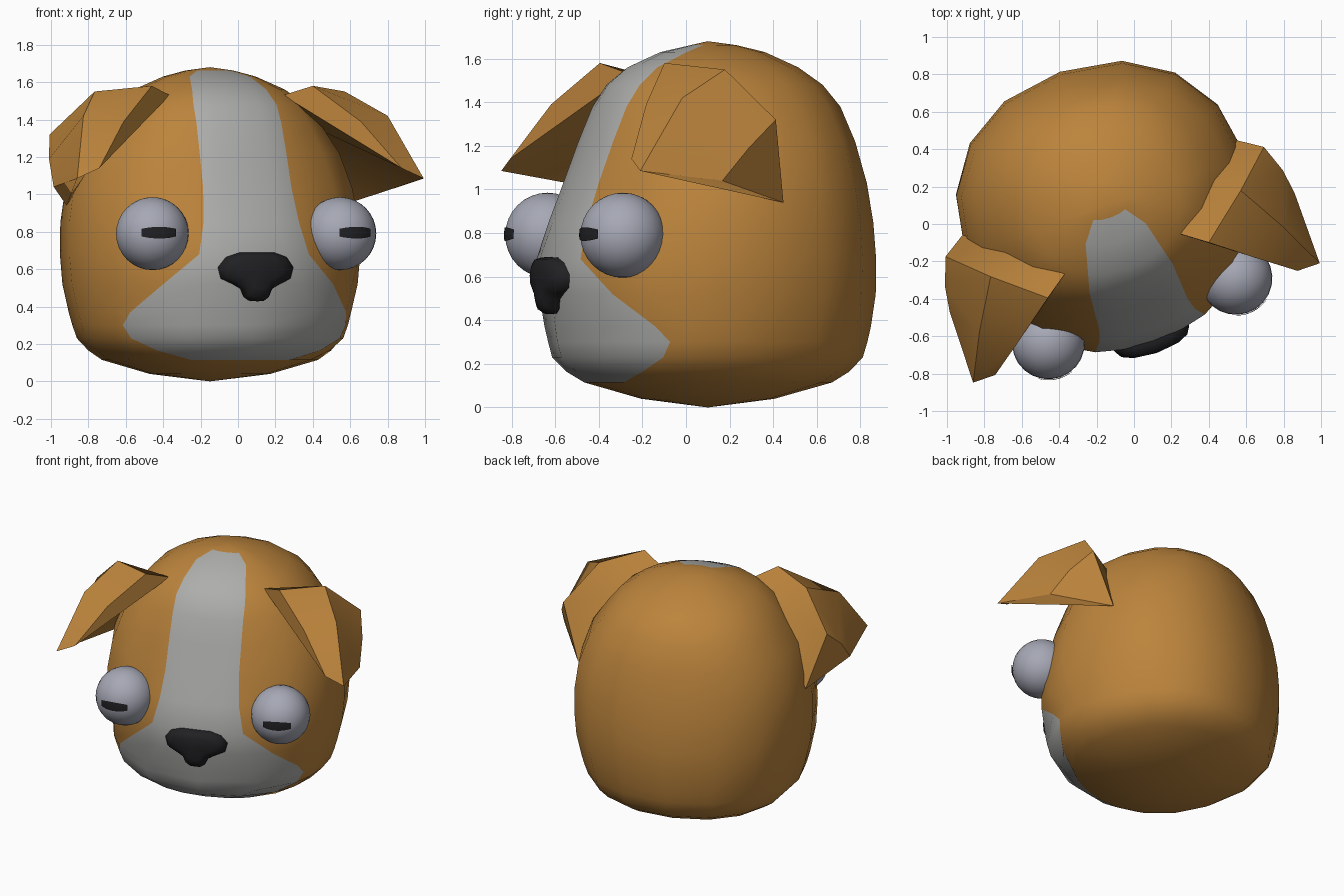
import bpy, bmesh
from math import sin, cos, pi, radians, asin, copysign
from mathutils import Vector

if "Cube" in bpy.data.objects:
    bpy.data.objects.remove(bpy.data.objects["Cube"])

TURN, CENTRE = radians(19), (-0.15, 0.10, 0)   # the whole head is turned a little


def material(name, rgb):
    m = bpy.data.materials.new(name)
    m.diffuse_color = (*rgb, 1)
    m.use_nodes = True
    m.node_tree.nodes["Principled BSDF"].inputs["Base Color"].default_value = m.diffuse_color
    return m


BROWN = material("brown_fur", (0.50, 0.23, 0.045))
PALE = material("pale_fur", (0.42, 0.42, 0.41))
BLACK = material("black", (0.015, 0.015, 0.017))
EYE = material("eye_grey", (0.38, 0.39, 0.46))


def finish(bm, name, mats, angle=180, recalc=True):
    if recalc:
        bmesh.ops.recalc_face_normals(bm, faces=bm.faces[:])
    me = bpy.data.meshes.new(name)
    bm.to_mesh(me)
    bm.free()
    for m in mats:
        me.materials.append(m)
    me.shade_smooth()
    if angle < 180:
        me.set_sharp_from_angle(angle=radians(angle))
    ob = bpy.data.objects.new(name, me)
    ob.location, ob.rotation_euler = CENTRE, (0, 0, TURN)
    bpy.context.collection.objects.link(ob)
    return ob


def skin(bm, rings):
    """Join closed rings of vertices; returns rows of faces."""
    n = len(rings[0])
    return [[bm.faces.new((a[j], a[(j + 1) % n], b[(j + 1) % n], b[j])) for j in range(n)]
            for a, b in zip(rings, rings[1:])]


def fan(bm, ring, co):
    c = bm.verts.new(co)
    n = len(ring)
    return [bm.faces.new((ring[j], ring[(j + 1) % n], c)) for j in range(n)]


# Head: stacked rings (height, half width, front depth, back depth, blaze half width)
LEVELS = [
    (0.04, 0.32, 0.30, 0.30, 0.15), (0.115, 0.57, 0.56, 0.56, 0.28),
    (0.165, 0.64, 0.64, 0.64, 0.46), (0.23, 0.70, 0.71, 0.70, 0.59),
    (0.30, 0.725, 0.73, 0.72, 0.63), (0.37, 0.745, 0.74, 0.735, 0.61),
    (0.52, 0.78, 0.76, 0.755, 0.48), (0.68, 0.795, 0.77, 0.755, 0.31),
    (0.85, 0.795, 0.71, 0.74, 0.27), (1.03, 0.77, 0.64, 0.71, 0.25),
    (1.22, 0.70, 0.57, 0.66, 0.245), (1.38, 0.59, 0.51, 0.60, 0.24),
    (1.48, 0.51, 0.45, 0.52, 0.235), (1.56, 0.40, 0.36, 0.41, 0.21),
    (1.63, 0.245, 0.21, 0.26, 0.17), (1.662, 0.13, 0.07, 0.13, 0.09)]
POWER = 2.2


def bulge(v):
    return copysign(abs(v) ** (2 / POWER), v)


bm = bmesh.new()
rings = []
for z, wide, front, back, blaze in LEVELS:
    edge = asin((blaze / wide) ** (POWER / 2))
    half = [0, edge / 2, edge]
    half += [edge + (pi / 2 - edge) * i / 3 for i in (1, 2, 3)]
    half += [pi / 2 + pi / 8 * i for i in (1, 2, 3, 4)]
    ring = []
    for t in half + [-t for t in half[-2:0:-1]]:
        depth = front if cos(t) > 0 else back
        ring.append(bm.verts.new((wide * bulge(sin(t)), -depth * bulge(cos(t)), z)))
    rings.append(ring)
for row in skin(bm, rings)[1:]:
    for j in (0, 1, -1, -2):          # pale blaze and muzzle
        row[j].material_index = 1
fan(bm, rings[0], (0, 0, 0))
fan(bm, rings[-1], (0, 0, 1.68))
finish(bm, "head", [BROWN, PALE])

# Ears: folded wedges; each column runs base, crease, flap middle, flap end
COLUMNS = [
    [(0.32, -0.27, 1.53), (0.455, -0.367, 1.58), (0.67, -0.53, 1.39), (0.855, -0.665, 1.14)],
    [(0.56, -0.07, 1.36), (0.707, -0.16, 1.55), (0.86, -0.42, 1.42), (0.98, -0.665, 1.085)],
    [(0.776, 0.10, 0.94), (0.90, 0.02, 1.32), (0.955, -0.13, 1.19), (0.975, -0.265, 1.04)]]
bm = bmesh.new()
cols = [[bm.verts.new(p) for p in c] for c in COLUMNS]
skin(bm, cols)
bm.faces.new(cols[0])
bm.faces.new(cols[-1])
ears = finish(bm, "ears", [BROWN], 35)
ears.modifiers.new("mirror", "MIRROR").use_mirror_merge = False

# Eyes and slit pupils
for side, label in ((-1, "left"), (1, "right")):
    centre = Vector((0.53 * side, -0.595, 0.79))
    bm = bmesh.new()
    bmesh.ops.create_uvsphere(bm, u_segments=24, v_segments=16, radius=0.195)
    bmesh.ops.translate(bm, verts=bm.verts[:], vec=centre)
    finish(bm, label + "_eye", [EYE])

    bm = bmesh.new()
    bmesh.ops.create_grid(bm, x_segments=8, y_segments=3, size=1)
    for v in bm.verts:
        lon = radians(28 * v.co.x + 8 * side)
        lat = radians(1.5 + 9 * v.co.y * (1 - 0.35 * v.co.x ** 2))
        v.co = centre + 0.2 * Vector((sin(lon) * cos(lat), -cos(lon) * cos(lat), sin(lat)))
    finish(bm, label + "_pupil", [BLACK], recalc=False)

# Nose: rounded T outline swelling forward
half = [(0, 0.69), (0.10, 0.688), (0.17, 0.665), (0.212, 0.61), (0.195, 0.55), (0.13, 0.52),
        (0.085, 0.495), (0.065, 0.45), (0.035, 0.43), (0, 0.428)]
outline = half + [(-x, z) for x, z in half[-2:0:-1]]
bm = bmesh.new()
rings = []
for y, k in ((-0.68, 0.97), (-0.78, 1.0), (-0.815, 0.88), (-0.83, 0.6)):
    rings.append([bm.verts.new((x * k, y + 0.6 * (x * k) ** 2, 0.6 + (z - 0.6) * k))
                  for x, z in outline])
skin(bm, rings)
fan(bm, rings[-1], (0, -0.835, 0.6))
fan(bm, rings[0], (0, -0.68, 0.6))
finish(bm, "nose", [BLACK], 60)
